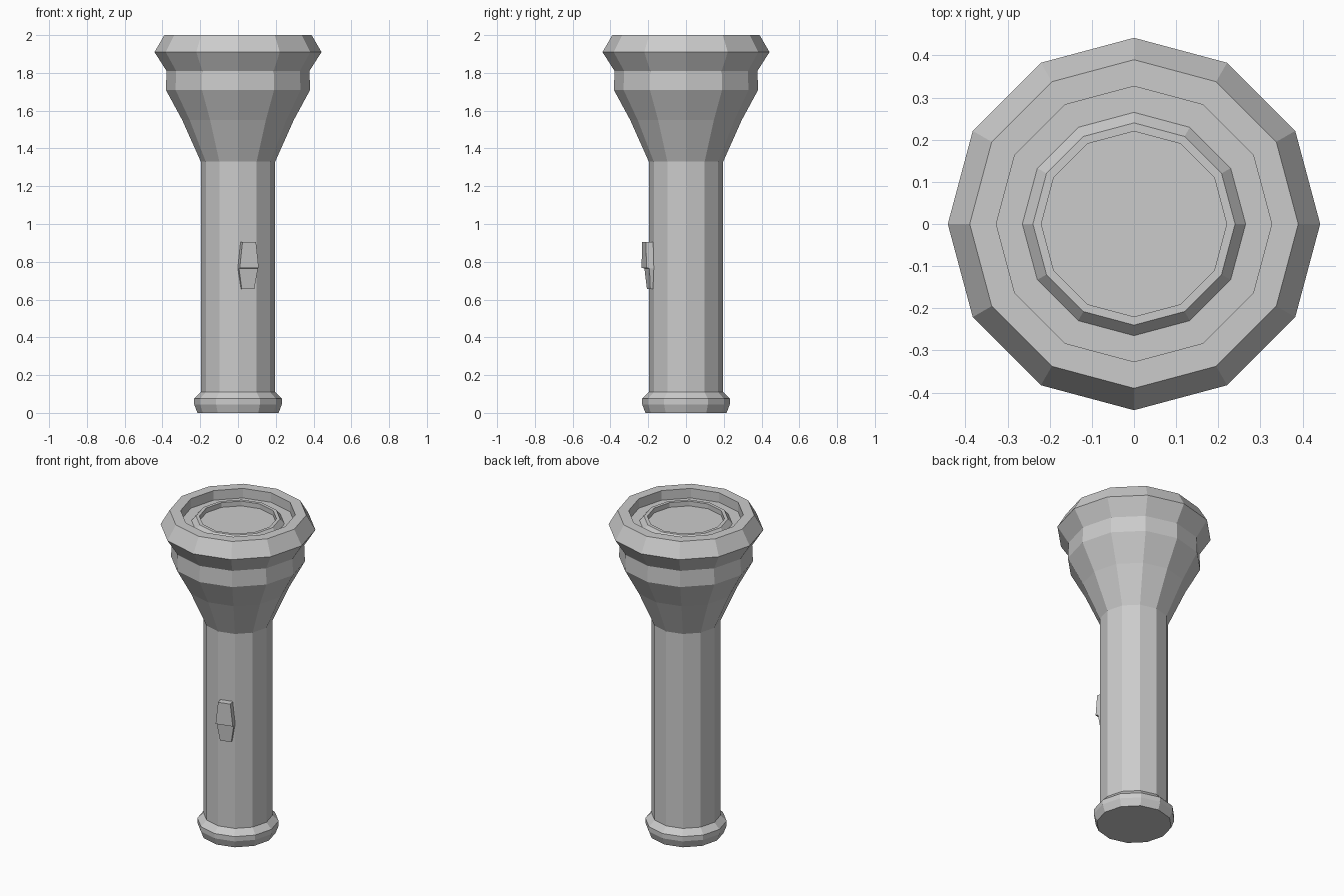
import bpy, bmesh
from math import cos, sin, pi

if "Cube" in bpy.data.objects:
    bpy.data.objects.remove(bpy.data.objects["Cube"])

SIDES = 12


def make_object(name, bm):
    bmesh.ops.recalc_face_normals(bm, faces=bm.faces)
    mesh = bpy.data.meshes.new(name)
    bm.to_mesh(mesh)
    bm.free()
    obj = bpy.data.objects.new(name, mesh)
    bpy.context.collection.objects.link(obj)
    return obj


def lathe(name, profile):
    """Revolve (radius, z) points into a closed 12-sided solid."""
    bm = bmesh.new()
    rings = [[bm.verts.new((r * cos(2 * pi * i / SIDES), r * sin(2 * pi * i / SIDES), z))
              for i in range(SIDES)] for r, z in profile]
    for a, b in zip(rings, rings[1:]):
        for i in range(SIDES):
            j = (i + 1) % SIDES
            bm.faces.new((a[i], a[j], b[j], b[i]))
    bm.faces.new(rings[0])
    bm.faces.new(rings[-1])
    return make_object(name, bm)


def loft(name, sections):
    """Skin equal-length point loops and cap both ends."""
    bm = bmesh.new()
    loops = [[bm.verts.new(p) for p in s] for s in sections]
    n = len(loops[0])
    for a, b in zip(loops, loops[1:]):
        for i in range(n):
            j = (i + 1) % n
            bm.faces.new((a[i], a[j], b[j], b[i]))
    bm.faces.new(loops[0])
    bm.faces.new(loops[-1])
    return make_object(name, bm)


# Tail cap, handle, flared head, and the recessed lens with its raised ring
lathe("torch_body", [
    (0.215, 0.0), (0.232, 0.045), (0.232, 0.075), (0.197, 0.11),
    (0.197, 1.33), (0.295, 1.55), (0.382, 1.71), (0.378, 1.81),
    (0.442, 1.91), (0.39, 2.0), (0.327, 2.0), (0.327, 1.94),
    (0.265, 1.94), (0.24, 1.97), (0.22, 1.97), (0.22, 1.94)])


# Rocker switch: horizontal sections following the handle's front facet
def section(z, half, depth):
    # facet at -75 degrees: t runs along it, d points outward from the axis
    t, n = (cos(pi / 12), sin(pi / 12)), (sin(pi / 12), -cos(pi / 12))
    return [(t[0] * s + n[0] * d, t[1] * s + n[1] * d, z)
            for s, d in ((-half, 0.175), (half, 0.175), (half, depth), (-half, depth))]


loft("switch", [section(0.655, 0.034, 0.205), section(0.765, 0.052, 0.214),
                section(0.767, 0.052, 0.230), section(0.905, 0.037, 0.230)])
